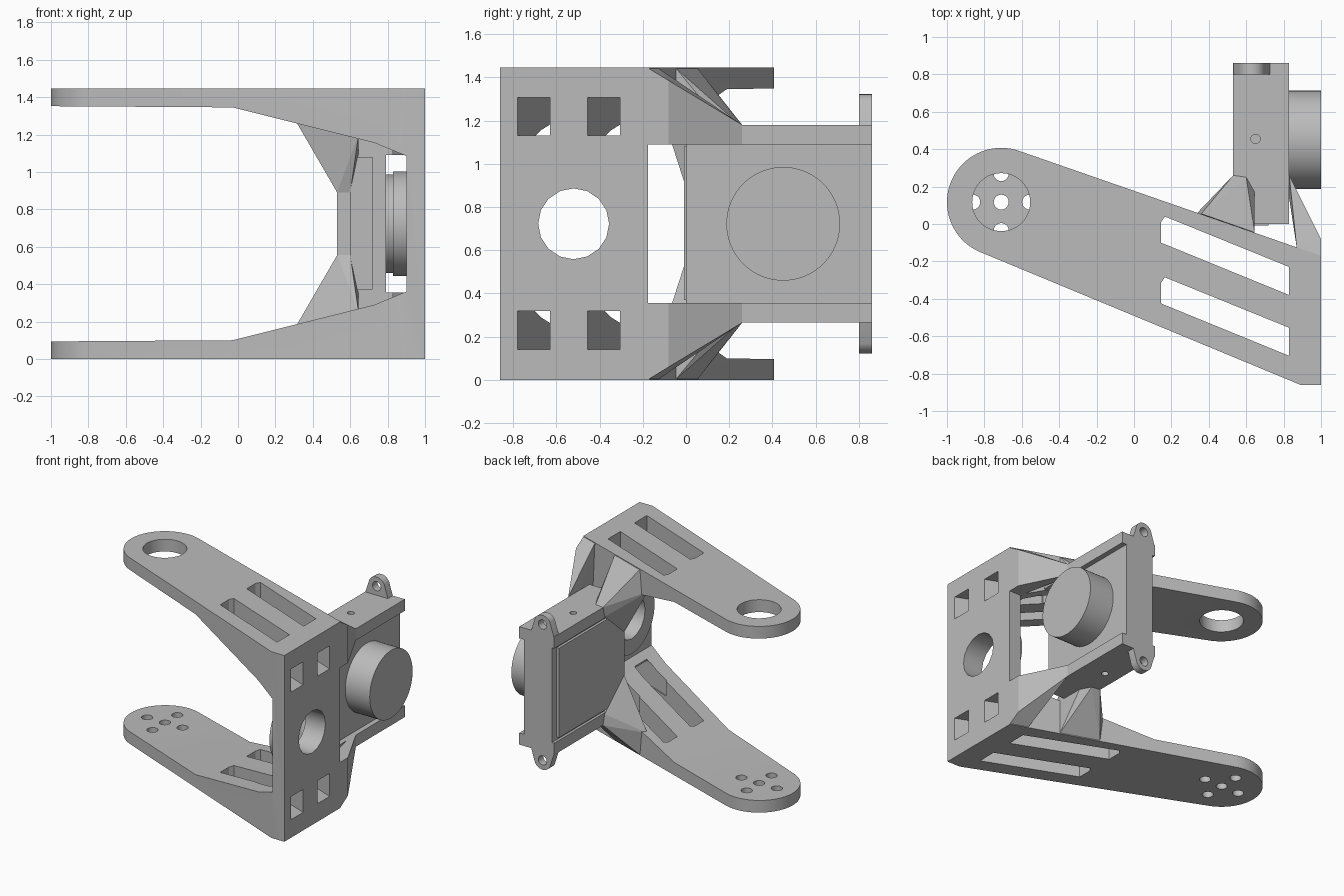
import bpy, bmesh, math
from mathutils import Vector

if "Cube" in bpy.data.objects:
    bpy.data.objects.remove(bpy.data.objects["Cube"])

H = 1.445          # overall height
MID = H / 2        # mirror plane between the two arms

grey = bpy.data.materials.new("plain_grey")
grey.use_nodes = True
grey.diffuse_color = (0.5, 0.5, 0.5, 1)
grey.node_tree.nodes["Principled BSDF"].inputs["Base Color"].default_value = (0.5, 0.5, 0.5, 1)


def finish(name, bm):
    bmesh.ops.recalc_face_normals(bm, faces=bm.faces)
    mesh = bpy.data.meshes.new(name)
    bm.to_mesh(mesh)
    bm.free()
    mesh.materials.append(grey)
    ob = bpy.data.objects.new(name, mesh)
    bpy.context.collection.objects.link(ob)
    return ob


def prism(name, outline, axis, lo, hi):
    """Extrude a 2D outline along an axis; the other two axes keep their order."""
    bm = bmesh.new()

    def place(p, d):
        c = list(p)
        c.insert("xyz".index(axis), d)
        return bm.verts.new(c)
    a = [place(p, lo) for p in outline]
    b = [place(p, hi) for p in outline]
    bm.faces.new(a)
    bm.faces.new(b)
    for i in range(len(a)):
        j = (i + 1) % len(a)
        bm.faces.new((a[i], a[j], b[j], b[i]))
    return finish(name, bm)


def circle(u, v, r, n=48, start=0, sweep=math.tau):
    return [(u + r * math.cos(start + sweep * i / n), v + r * math.sin(start + sweep * i / n))
            for i in range(n)]


def rect(u0, u1, v0, v1):
    return [(u0, v0), (u1, v0), (u1, v1), (u0, v1)]


def box(name, x0, x1, y0, y1, z0, z1):
    return prism(name, rect(x0, x1, y0, y1), "z", z0, z1)


def hull(name, points, flip):
    bm = bmesh.new()
    for x, y, z in points:
        bm.verts.new((x, y, H - z if flip else z))
    res = bmesh.ops.convex_hull(bm, input=bm.verts)
    bmesh.ops.delete(bm, geom=[v for v in bm.verts if not v.link_faces], context="VERTS")
    return finish(name, bm)


def carve(ob, tools, op="DIFFERENCE"):
    for t in tools:
        m = ob.modifiers.new("cut", "BOOLEAN")
        m.operation, m.solver, m.object = op, "EXACT", t
        bpy.context.view_layer.update()
        dg = bpy.context.evaluated_depsgraph_get()
        mesh = bpy.data.meshes.new_from_object(ob.evaluated_get(dg))
        ob.modifiers.clear()
        ob.data = mesh
        bpy.data.objects.remove(t)


def smooth(ob):
    bpy.ops.object.select_all(action="DESELECT")
    ob.select_set(True)
    bpy.context.view_layer.objects.active = ob
    bpy.ops.object.shade_smooth_by_angle(angle=math.radians(25))


# Bracket: C-shaped front profile trimmed by the tapered arm outline
half = [(-0.03, 0.1), (0.73, 0.29), (0.9, 0.36)]
inner = [(-1.1, 0.093)] + half
profile = [(-1.1, 0), (1, 0), (1, H), (-1.1, H)]
profile += [(x, H - z) for x, z in inner] + inner[::-1]
bracket = prism("bracket", profile, "y", -1, 1)
PX, PY = -0.71, 0.117
tip = circle(PX, PY, 0.29, 40, math.radians(70), math.radians(180))
outline = tip + [(PX - 0.11, PY - 0.268), (0.89, -0.86), (1, -0.86), (1, -0.17)]
carve(bracket, [prism("trim", outline, "z", -0.1, H + 0.1)], "INTERSECT")

# Long slots through both arms
cuts = []
for y in (0.04, -0.285):
    slot = [(0.145, y - 0.03), (0.165, y), (0.83, y - 0.27), (0.83, y - 0.42), (0.145, y - 0.14)]
    cuts.append(prism("slot_cutter", slot, "z", -0.1, H + 0.1))

# Pivot hole in the top arm, bolt circle in the bottom arm
cuts.append(prism("pivot_cutter", circle(PX, PY, 0.155), "z", MID, H + 0.1))
spots = [(0, 0)] + circle(0, 0, 0.152, 4)
for u, v in spots:
    cuts.append(prism("bolt_cutter", circle(PX + u, PY + v, 0.04, 20), "z", -0.1, MID))

# Slanted square windows, and the notch that clears the motor
for y in (-0.78, -0.455):
    window = [(1.0, y), (1.1, y), (1.1, y + 0.15), (1.0, y + 0.15), (0.6, y + 0.31), (0.6, y + 0.16)]
    for z in (0.14, 1.13):
        cuts.append(prism("window_cutter", window, "z", z, z + 0.178))
cuts.append(box("notch_cutter", 0.85, 1.1, -0.175, 0.5, 0.355, 1.09))
carve(bracket, cuts)

# Round boss behind the side wall, bored through
BY = -0.52
boss = prism("bearing_boss", circle(BY, MID, 0.28, 64), "x", 0.83, 0.902)
for part in (bracket, boss):
    carve(part, [prism("bore_cutter", circle(BY, MID, 0.164, 16), "x", 0.7, 1.1)])
    smooth(part)

# Motor block with its round drive housing and front panel
box("motor_block", 0.55, 0.79, 0, 0.86, 0.34, 1.1)
box("motor_side_panel", 0.53, 0.56, 0, 0.80, 0.375, 1.07)
box("motor_front_panel", 0.60, 0.72, -0.009, 0.01, 0.37, 1.08)
smooth(prism("motor_drum", circle(0.45, MID, 0.263, 64), "x", 0.78, 1.0))

# Mount plates, ears and gussets, mirrored top and bottom
strut = [(0.36, 0.055, 1.44), (0.36, 0.05, 1.27), (0.31, 0.03, 1.27), (0.645, -0.045, 1.44),
         (0.645, -0.1, 1.2), (0.53, 0.26, 1.18), (0.6, 0.25, 1.18), (0.645, 0.17, 1.18),
         (0.53, 0.24, 1.1), (0.53, 0.0, 0.89), (0.6, 0.0, 0.89), (0.645, 0, 1.1)]
wing = [(1, -0.17, 1.44), (0.87, -0.125, 1.44), (1, -0.08, 1.385), (0.83, 0.26, 1.18),
        (0.83, 0.26, 1.09), (1, -0.08, 1.09), (1, -0.175, 1.09), (0.9, -0.175, 1.09),
        (0.87, 0.15, 1.18), (0.82, 0.2, 1.09)]
for side, flip in (("top", False), ("bottom", True)):
    def zz(z):
        return H - z if flip else z
    plate = box(side + "_mount_plate", 0.53, 0.83, 0, 0.86, *sorted((zz(1.09), zz(1.18))))
    carve(plate, [prism("screw_cutter", circle(0.65, 0.455, 0.025, 16), "z",
                        *sorted((zz(1.12), zz(1.3))))])
    ear_shape = [(0.73, 1.17)] + circle(0.63, 1.25, 0.072, 20, 0.4, math.pi - 0.8) + [(0.53, 1.17)]
    ear = prism(side + "_ear", [(x, zz(z)) for x, z in ear_shape], "y", 0.8, 0.86)
    carve(ear, [prism("ear_cutter", circle(0.63, zz(1.25), 0.036, 20), "y", 0.7, 0.95)])
    smooth(ear)
    hull(side + "_strut", strut, flip)
    hull(side + "_wing", wing, flip)
